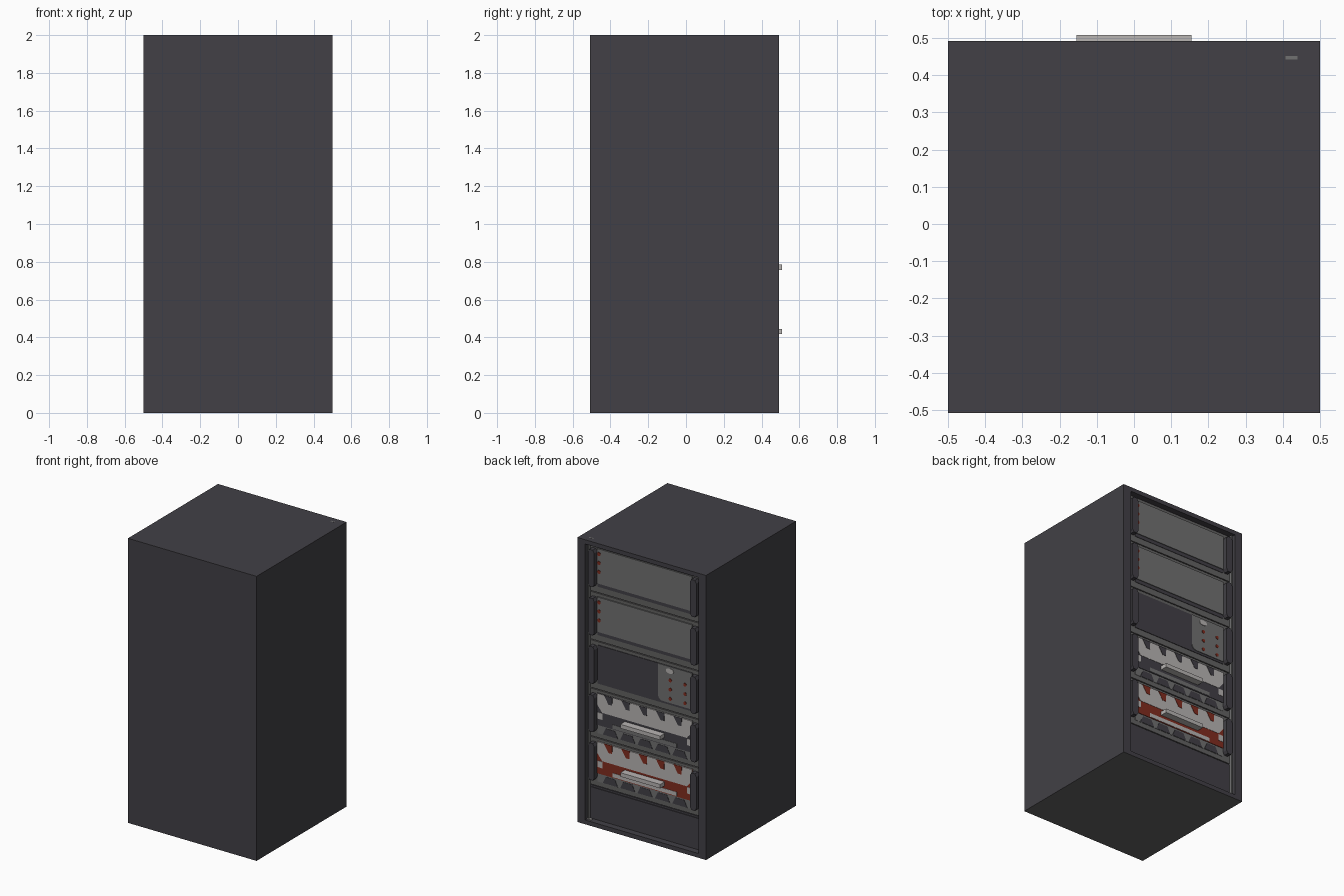
import bpy, bmesh, math

if "Cube" in bpy.data.objects:
    bpy.data.objects.remove(bpy.data.objects["Cube"])


def material(name, rgb):
    m = bpy.data.materials.new(name)
    m.diffuse_color = (*rgb, 1)
    m.use_nodes = True
    m.node_tree.nodes["Principled BSDF"].inputs["Base Color"].default_value = m.diffuse_color
    return m


DARK = material("charcoal", (0.054, 0.051, 0.061))
MID = material("mid grey", (0.125, 0.123, 0.122))
GREY = material("panel grey", (0.165, 0.165, 0.165))
WHITE = material("pale grey", (0.48, 0.46, 0.45))
RED = material("rust red", (0.22, 0.026, 0.014))


def finish(bm, name, mat):
    bmesh.ops.recalc_face_normals(bm, faces=bm.faces[:])
    me = bpy.data.meshes.new(name)
    bm.to_mesh(me)
    bm.free()
    me.materials.append(mat)
    ob = bpy.data.objects.new(name, me)
    bpy.context.collection.objects.link(ob)
    return ob


def prism(name, outline, y0, y1, mat):
    """Outline in (x, z), extruded from y0 to y1."""
    bm = bmesh.new()
    face = bm.faces.new([bm.verts.new((x, y0, z)) for x, z in outline])
    ext = bmesh.ops.extrude_face_region(bm, geom=[face])
    for v in ext["geom"]:
        if isinstance(v, bmesh.types.BMVert):
            v.co.y = y1
    return finish(bm, name, mat)


def box(name, x0, x1, y0, y1, z0, z1, mat):
    return prism(name, [(x0, z0), (x1, z0), (x1, z1), (x0, z1)], y0, y1, mat)


def disc(name, x, z, rx, rz, y0, y1, mat, n=12):
    pts = [(x + rx * math.cos(2 * math.pi * i / n),
            z + rz * math.sin(2 * math.pi * i / n)) for i in range(n)]
    return prism(name, pts, y0, y1, mat)


# Cabinet shell with a shallow bay in its rear face
bm = bmesh.new()
bmesh.ops.create_cube(bm, size=1)
for v in bm.verts:
    v.co = (v.co.x, -0.508 if v.co.y < 0 else 0.492, (v.co.z + 0.5) * 2)
rear = max(bm.faces, key=lambda f: f.calc_center_median().y)
bmesh.ops.inset_region(bm, faces=[rear], thickness=0.03)
for v in rear.verts:
    v.co.x = math.copysign(0.44, v.co.x)
    v.co.z = 1.97 if v.co.z > 1 else 0.03
ext = bmesh.ops.extrude_face_region(bm, geom=[rear])
bm.faces.remove(rear)
for v in ext["geom"]:
    if isinstance(v, bmesh.types.BMVert):
        v.co.y = 0.42
cabinet = finish(bm, "cabinet", DARK)

# Lighter underside
cabinet.data.materials.append(MID)
for p in cabinet.data.polygons:
    if p.center.z < 0.001:
        p.material_index = 1

# Mounting rails and lower blanking panel
for s in (-1, 1):
    box("mounting_rail", s * 0.428, s * 0.438, 0.42, 0.470, 0.03, 1.97, GREY)
box("lower_panel_frame", -0.428, 0.428, 0.42, 0.450, 0.032, 0.268, DARK)
box("lower_panel", -0.418, 0.418, 0.44, 0.455, 0.042, 0.255, DARK)

# Small marker plates
box("ledge_marker", 0.405, 0.44, 0.458, 0.472, 0.028, 0.034, WHITE)
box("top_marker", 0.407, 0.44, 0.442, 0.452, 1.995, 2.0005, GREY)

FACE = 0.452      # flange surface
PLATE = 0.460     # raised plate surface
PITCH = 0.34


def flange_and_grips(z):
    """Flange with a pair of chamfered grip handles; z is the unit's base."""
    box("unit_flange", -0.428, 0.428, 0.42, FACE, z + 0.003, z + PITCH - 0.003, MID)
    for s in (-1, 1):
        x0, x1 = sorted((s * 0.372, s * 0.422))
        c = 0.012
        prism("grip_handle", [(x0 + c, z + 0.05), (x1 - c, z + 0.05), (x1, z + 0.07),
                              (x1, z + 0.29), (x1 - c, z + 0.31), (x0 + c, z + 0.31),
                              (x0, z + 0.29), (x0, z + 0.07)], FACE, 0.488, DARK)


def plain_unit(z):
    """Smooth grey panel with three indicator lamps."""
    box("panel_base", -0.37, 0.37, FACE, FACE + 0.003, z + 0.045, z + 0.07, DARK)
    box("grey_panel", -0.37, 0.37, FACE, PLATE, z + 0.07, z + 0.315, GREY)
    for i in range(3):
        disc("indicator_lamp", 0.354, z + 0.28 - i * 0.063, 0.013, 0.013, PLATE, PLATE + 0.003, RED)


def control_unit(z):
    """Dark screen beside a keypad block."""
    box("screen", -0.37, 0.37, FACE, FACE + 0.004, z + 0.045, z + 0.315, DARK)
    corner = [(-0.105 - 0.035 * (1 - math.cos(a)), z + 0.095 - 0.035 * math.sin(a))
              for a in [math.pi / 2 * i / 5 for i in range(6)]]
    prism("keypad_block", [(-0.37, z + 0.315), (-0.105, z + 0.315)] + corner + [(-0.37, z + 0.06)],
          FACE, PLATE, GREY)
    disc("keypad_badge", -0.197, z + 0.285, 0.03, 0.018, PLATE, PLATE + 0.003, WHITE, 20)
    for x in (-0.2, -0.315):
        for i in range(3):
            disc("keypad_lamp", x, z + 0.22 - i * 0.065, 0.012, 0.012, PLATE, PLATE + 0.003, RED)


def drawer_unit(z, body, strip):
    """Drawer with a slotted pale band, pull handle and scalloped foot."""
    box("drawer_foot", -0.37, 0.37, FACE, FACE + 0.002, z + 0.035, z + 0.12, GREY)
    box("drawer_body", -0.37, 0.37, FACE, PLATE - 0.002, z + 0.095, z + 0.318, body)
    prism("pale_band", [(-0.37, z + 0.318), (0.37, z + 0.318), (0.37, z + 0.24), (0.33, z + 0.19),
                        (-0.33, z + 0.19), (-0.37, z + 0.24)], FACE, PLATE, WHITE)
    for i in range(5):
        x = (i - 2) * 0.135
        prism("band_slot", [(x - 0.02, z + 0.318), (x + 0.045, z + 0.318),
                            (x + 0.01, z + 0.262), (x - 0.018, z + 0.262)],
              PLATE - 0.002, PLATE + 0.002, body)
        prism("foot_scallop", [(x - 0.058, z + 0.037), (x + 0.058, z + 0.037), (x + 0.035, z + 0.085),
                               (x - 0.035, z + 0.085)], FACE, FACE + 0.004, DARK)
    for s in (-1, 1):
        box("side_tab", s * 0.328, s * 0.365, FACE, PLATE, z + 0.14, z + 0.185, WHITE)
    box("lower_strip", -0.25, 0.25, FACE, PLATE, z + 0.100, z + 0.128, strip)
    box("pull_handle", -0.155, 0.155, PLATE - 0.004, 0.508, z + 0.147, z + 0.175, WHITE)


# Stack of five rack units from the bottom up
for i in range(5):
    z = 0.27 + i * PITCH
    flange_and_grips(z)
    if i == 0:
        drawer_unit(z, RED, WHITE)
    elif i == 1:
        drawer_unit(z, DARK, GREY)
    elif i == 2:
        control_unit(z)
    else:
        plain_unit(z)
